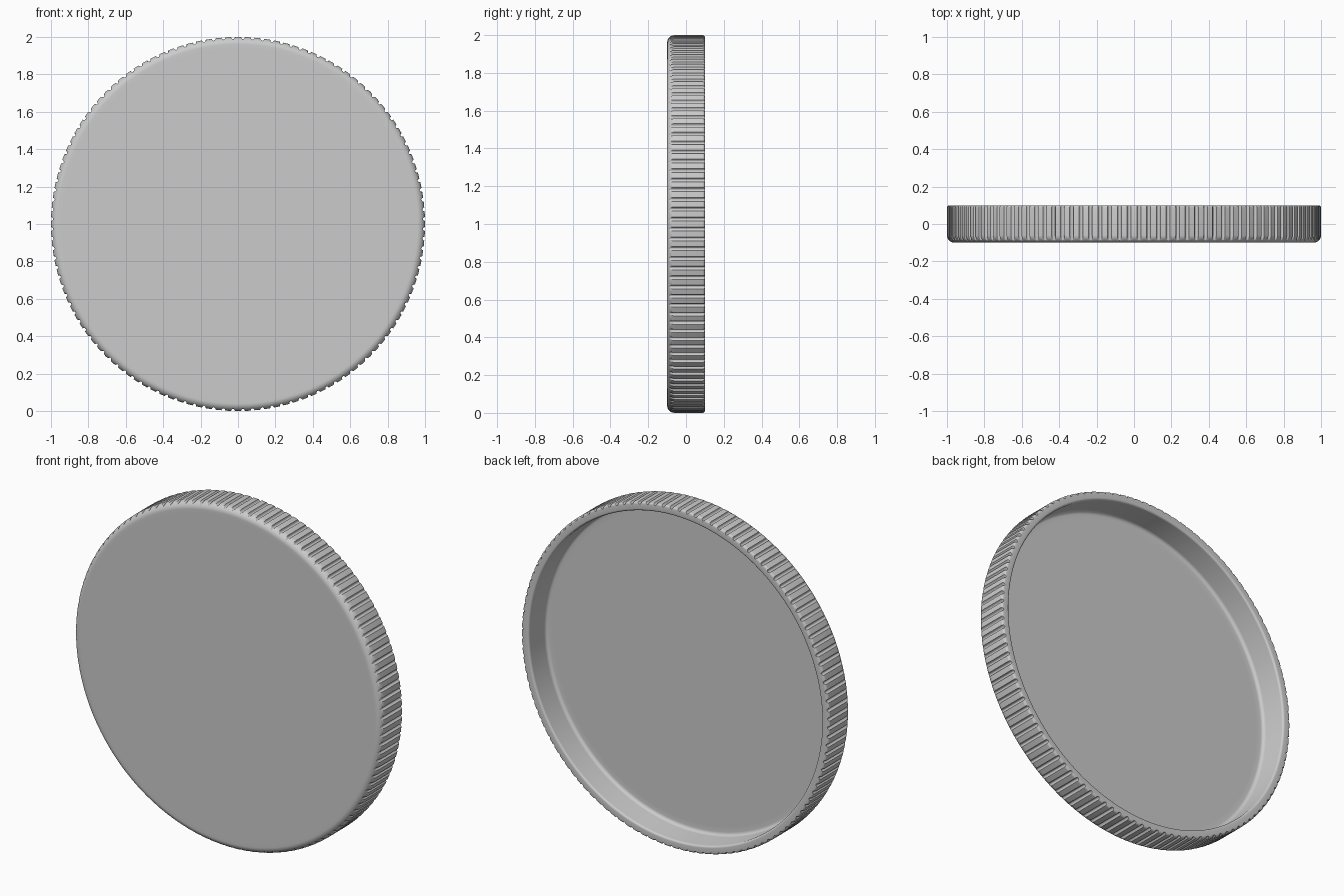
import bpy
import bmesh
from math import sin, cos, pi, radians

if "Cube" in bpy.data.objects:
    bpy.data.objects.remove(bpy.data.objects["Cube"], do_unlink=True)

RIBS = 120
GROOVE_DEPTH = 0.012
HALF = 0.1
# One rib pitch: (fraction of pitch, share of groove depth)
PITCH = [(-0.3, 0), (0, 0), (0.3, 0), (0.36, 0.6), (0.43, 0.92),
         (0.5, 1), (0.57, 0.92), (0.64, 0.6)]


def arc(r, y, radius, start, end, steps):
    """Rounded corner of the profile as (radius, depth) points."""
    angles = [radians(start + (end - start) * i / steps) for i in range(steps + 1)]
    return [(r + radius * cos(a), y + radius * sin(a)) for a in angles]


# Cross-section from the front face, around the rim, to the inner floor
profile = [(0.94, -HALF)]
profile += arc(0.96, -HALF + 0.04, 0.04, -90, 0, 12)
profile += arc(0.988, HALF - 0.012, 0.012, 0, 90, 5)
profile += arc(0.962, HALF - 0.012, 0.012, 90, 180, 5)
profile += arc(0.93, -0.04, 0.02, 0, -90, 5)
profile += [(0.9, -0.06)]
outer_count = 20   # profile points that the grooves may cut

# Sweep the section round, cutting straight grooves into the outer wall
bm = bmesh.new()
columns = []
for rib in range(RIBS):
    for fraction, share in PITCH:
        a = pi / 2 + 2 * pi * (rib + fraction) / RIBS
        limit = 1 - GROOVE_DEPTH * share
        column = []
        for i, (r, y) in enumerate(profile):
            if i < outer_count:
                r = min(r, limit)
            column.append(bm.verts.new((r * cos(a), y, 1 + r * sin(a))))
        columns.append(column)

for i, column in enumerate(columns):
    following = columns[(i + 1) % len(columns)]
    for j in range(len(profile) - 1):
        bm.faces.new((column[j], following[j], following[j + 1], column[j + 1]))

# Flat front face and inner floor
bm.faces.new([c[0] for c in columns])
bm.faces.new([c[-1] for c in columns])
bmesh.ops.recalc_face_normals(bm, faces=bm.faces)

mesh = bpy.data.meshes.new("ribbed_cap")
bm.to_mesh(mesh)
bm.free()
cap = bpy.data.objects.new("ribbed_cap", mesh)
bpy.context.collection.objects.link(cap)

# Plain grey plastic
grey = bpy.data.materials.new("grey_plastic")
grey.use_nodes = True
colour = (0.6, 0.6, 0.6, 1)
grey.diffuse_color = colour
grey.node_tree.nodes["Principled BSDF"].inputs["Base Color"].default_value = colour
mesh.materials.append(grey)

bpy.ops.object.select_all(action="DESELECT")
cap.select_set(True)
bpy.context.view_layer.objects.active = cap
bpy.ops.object.shade_smooth_by_angle(angle=radians(32))
